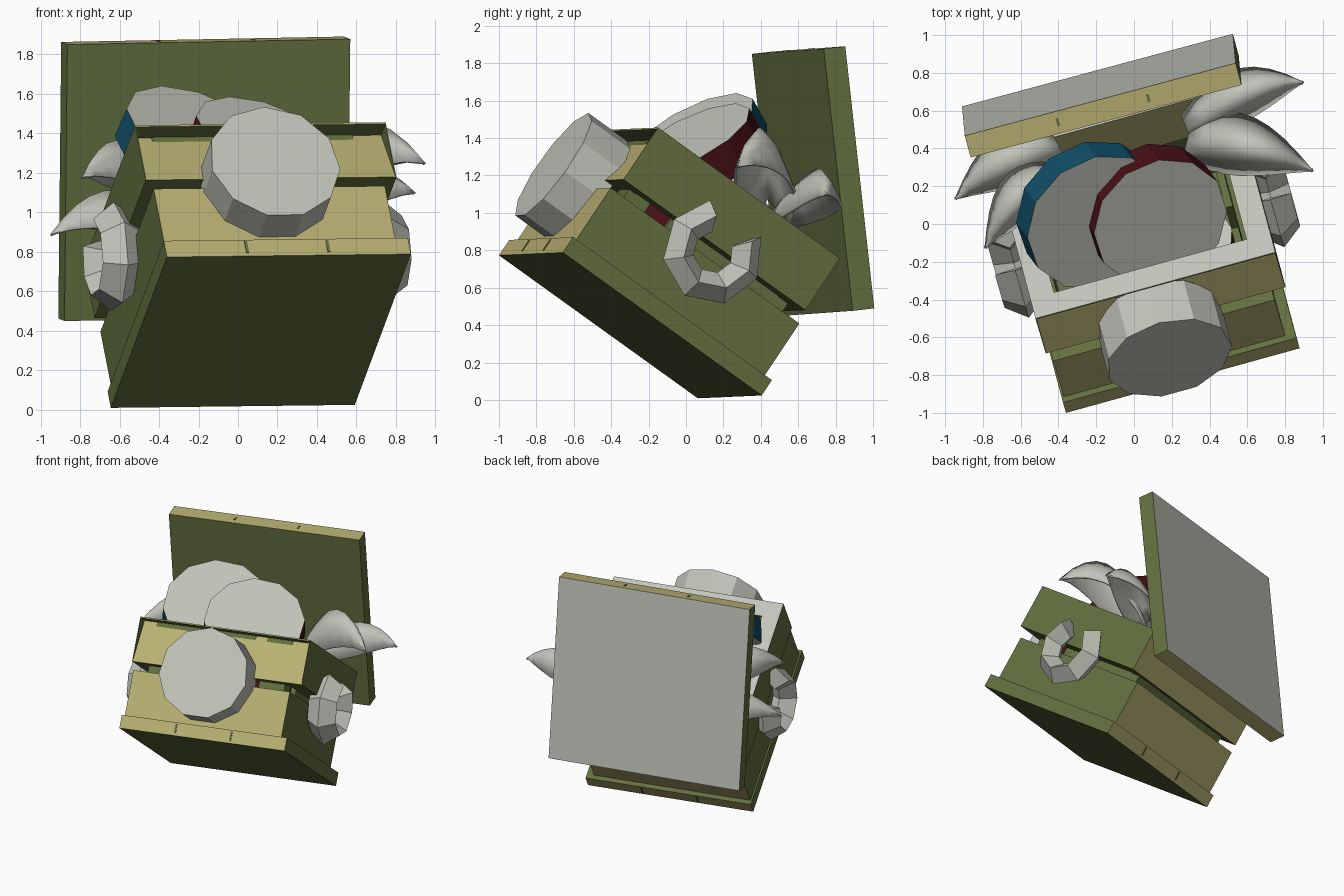
import bpy, bmesh, math
from mathutils import Vector, Matrix

cube = bpy.data.objects.get("Cube")
if cube:
    bpy.data.objects.remove(cube)


def material(name, rgb):
    m = bpy.data.materials.new(name)
    m.use_nodes = True
    color = (*rgb, 1)
    m.diffuse_color = color
    m.node_tree.nodes["Principled BSDF"].inputs["Base Color"].default_value = color
    return m


TAN = material("tan wood", (.47, .43, .17))
GREEN = material("olive green", (.125, .16, .05))
GREY = material("pale grey", (.54, .55, .49))
BLUE = material("deep blue", (.005, .075, .135))
RED = material("dark red", (.065, .005, .007))


def frame(origin, x_dir, y_dir):
    """Right-handed local frame from an origin and two directions."""
    x = Vector(x_dir).normalized()
    y = Vector(y_dir)
    y = (y - x * y.dot(x)).normalized()
    m = Matrix((x, y, x.cross(y))).transposed().to_4x4()
    m.translation = Vector(origin)
    return m


def finish(name, bm, mats, matrix=None):
    mesh = bpy.data.meshes.new(name)
    bm.to_mesh(mesh)
    bm.free()
    ob = bpy.data.objects.new(name, mesh)
    bpy.context.collection.objects.link(ob)
    for m in mats:
        mesh.materials.append(m)
    if matrix is not None:
        ob.matrix_world = matrix
    return ob


def wooden(name, boxes, matrix, top=GREEN, ends=TAN, lean=0):
    """Boxes with coloured ends and tops and green sides; lean tips the front edge back."""
    bm = bmesh.new()
    for lo, hi in boxes:
        lo, hi = Vector(lo), Vector(hi)
        m = Matrix.Translation((lo + hi) / 2) @ Matrix.Diagonal((*(hi - lo), 1))
        for v in bmesh.ops.create_cube(bm, size=1, matrix=m)["verts"]:
            if v.co.y < (lo.y + hi.y) / 2 and v.co.z > (lo.z + hi.z) / 2:
                v.co.y += lean
    bm.normal_update()
    for f in bm.faces:
        f.material_index = 1 if abs(f.normal.y) > .5 else 2 if f.normal.z > .5 else 0
    return finish(name, bm, [GREEN, ends, top], matrix)


def ring(x0, x1, y0, y1, z0, z1, t):
    """Four walls round a rectangle."""
    return [((x0, y0, z0), (x1, y0 + t, z1)), ((x0, y1 - t, z0), (x1, y1, z1)),
            ((x0, y0 + t, z0), (x0 + t, y1 - t, z1)),
            ((x1 - t, y0 + t, z0), (x1, y1 - t, z1))]


# Tilted crate: base and lower walls
W, D = 1.283, 1.34
crate = frame((-.36, -1.0, .773), (1.23, .34, .015), (-.265, 1.07, -.765))
wooden("base", [((0, 0, 0), (W, D, .1))], crate)
wooden("base_slits", [((W * k / 3 - .007, -.004, .02), (W * k / 3 + .007, D + .004, .09))
                      for k in (1, 2)], crate, ends=GREEN)
wooden("lower_walls", ring(.012, W - .055, .035, D - .035, .1, .445, .12), crate)

# Upper walls: the front plank leans back under a thin lip
x0, x1, y0, y1, z0, z1 = -.015, W + .02, .05, D - .065, .51, .848
front, *others = ring(x0, x1, y0, y1, z0, z1, .13)
wooden("upper_walls", others, crate, top=GREY)
wooden("upper_front", [((x0 + .004, y0, z0), (x1 - .004, y0 + .13, z1 - .01))], crate, lean=.1)
wooden("front_lip", [((x0, y0, z1 - .01), (x1, y0 + .13, z1))], crate, top=GREY)
wooden("front_cheeks", [((x, y0, z0), (x + .004, y0 + .13, z1 - .01))
                        for x in (x0, x1 - .004)], crate)

# Green lining inside the walls, with two small openings
a, b, c, d, e = .09, W - .135, .14, D - .13, .835
wooden("lining", [((a, c, .1), (.86, c + .04, e)), ((.95, c, .1), (b, c + .04, e)),
                  ((a, d - .04, .1), (b, d, e)), ((a, c, .1), (a + .04, d, e)),
                  ((b - .04, c, .1), (b, .28, e)), ((b - .04, .42, .1), (b, d, e))],
       crate, ends=GREEN)

# Open lid standing behind the crate
lid = frame((-.865, .352, 1.85), (1.455, .39, .028), (-.015, .155, -1.4))
wooden("lid", [((0, 0, 0), (1.485, 1.41, .12))], lid, top=GREY)
wooden("lid_slits", [((.495 * k - .007, -.004, .04), (.495 * k + .007, 0, .08))
                     for k in (1, 2)], lid, ends=GREEN)


def disc(name, radius, depth, sides, matrix, rim):
    """Cylinder whose grey cap sits at the local origin and faces +z."""
    bm = bmesh.new()
    bmesh.ops.create_cone(bm, cap_ends=True, segments=sides, radius1=radius, radius2=radius,
                          depth=depth, matrix=Matrix.Translation((0, 0, -depth / 2)))
    bm.normal_update()
    for f in bm.faces:
        f.material_index = 0 if abs(f.normal.z) > .5 else 1
    return finish(name, bm, [GREY, rim], matrix)


# Round clasp on the front
clasp = crate @ Matrix.Translation((.61, -.16, .467)) @ Matrix.Rotation(math.pi / 2, 4, 'X')
disc("clasp", .34, .26, 11, clasp, GREY)


# Discs inside the crate
def facing(centre, normal):
    m = Vector(normal).to_track_quat('Z', 'Y').to_matrix().to_4x4()
    m.translation = Vector(centre)
    return m


disc("blue_disc", .4, .17, 12, facing((-.19, .01, 1.41), (.35, -.46, .82)), BLUE)
disc("red_disc", .37, .2, 12, facing((.14, .01, 1.39), (.31, -.43, .85)), RED)
disc("buried_red_disc", .25, .25, 12, crate @ Matrix.Translation((.86, .43, .62)), RED)


# Open ring handles on the two sides
def handle(name, x):
    bm = bmesh.new()
    rows, gap, steps = [], math.radians(38), 6
    for i in range(steps + 1):
        a = math.pi / 2 + gap + (2 * math.pi - 2 * gap) * i / steps
        row = []
        for k in range(4):
            b = k * math.pi / 2
            r = .195 + .085 * math.cos(b)
            row.append(bm.verts.new((x + .11 * math.sin(b), D / 2 + r * math.cos(a),
                                     .465 + r * math.sin(a))))
        rows.append(row)
    for p, q in zip(rows, rows[1:]):
        for k in range(4):
            bm.faces.new((p[k], p[k - 1], q[k - 1], q[k]))
    bm.faces.new(rows[0])
    bm.faces.new(rows[-1][::-1])
    bmesh.ops.recalc_face_normals(bm, faces=bm.faces)
    finish(name, bm, [GREY], crate)


handle("left_handle", W + .065)
handle("right_handle", -.055)


# Curved leaves spilling out of both sides
def leaf(name, root, mid, tip, half, sag=1.1):
    """Arched leaf along a curve; sag is how far its edges hang."""
    root, mid, tip = Vector(root), Vector(mid), Vector(tip)
    ctrl = mid * 2 - (root + tip) / 2
    across = (tip - root).cross(Vector((0, 0, 1))).normalized()
    bm = bmesh.new()
    rows, steps = [], 8
    for i in range(steps + 1):
        t = i / steps
        p = root * (1 - t) ** 2 + ctrl * 2 * t * (1 - t) + tip * t * t
        w = half * (math.sin(math.pi * (.2 + .8 * t)) + .01)
        row = []
        for k in (-1, -.5, 0, .5, 1):
            drop = w * (sag * k * k - .2 * (k == 0))
            row.append(bm.verts.new(p + across * w * k - Vector((0, 0, drop))))
        rows.append(row)
    for p, q in zip(rows, rows[1:]):
        for k in range(4):
            bm.faces.new((p[k], p[k + 1], q[k + 1], q[k]))
    for f in bm.faces:
        f.smooth = True
    bmesh.ops.recalc_face_normals(bm, faces=bm.faces)
    ob = finish(name, bm, [GREY])
    thick = ob.modifiers.new("thickness", 'SOLIDIFY')
    thick.thickness = .015


leaf("left_back_leaf", (.28, .5, 1.04), (.6, .7, 1.21), (.9, .75, 1.1), .14, 1.4)
leaf("left_front_leaf", (.28, .44, 1.06), (.6, .41, 1.42), (.95, .28, 1.25), .165, 1.6)
leaf("right_back_leaf", (-.4, .42, .98), (-.68, .33, 1.08), (-.95, .13, .89), .15)
leaf("right_front_leaf", (-.42, .28, 1.2), (-.62, .13, 1.34), (-.79, -.13, 1.18), .13, 1.5)
